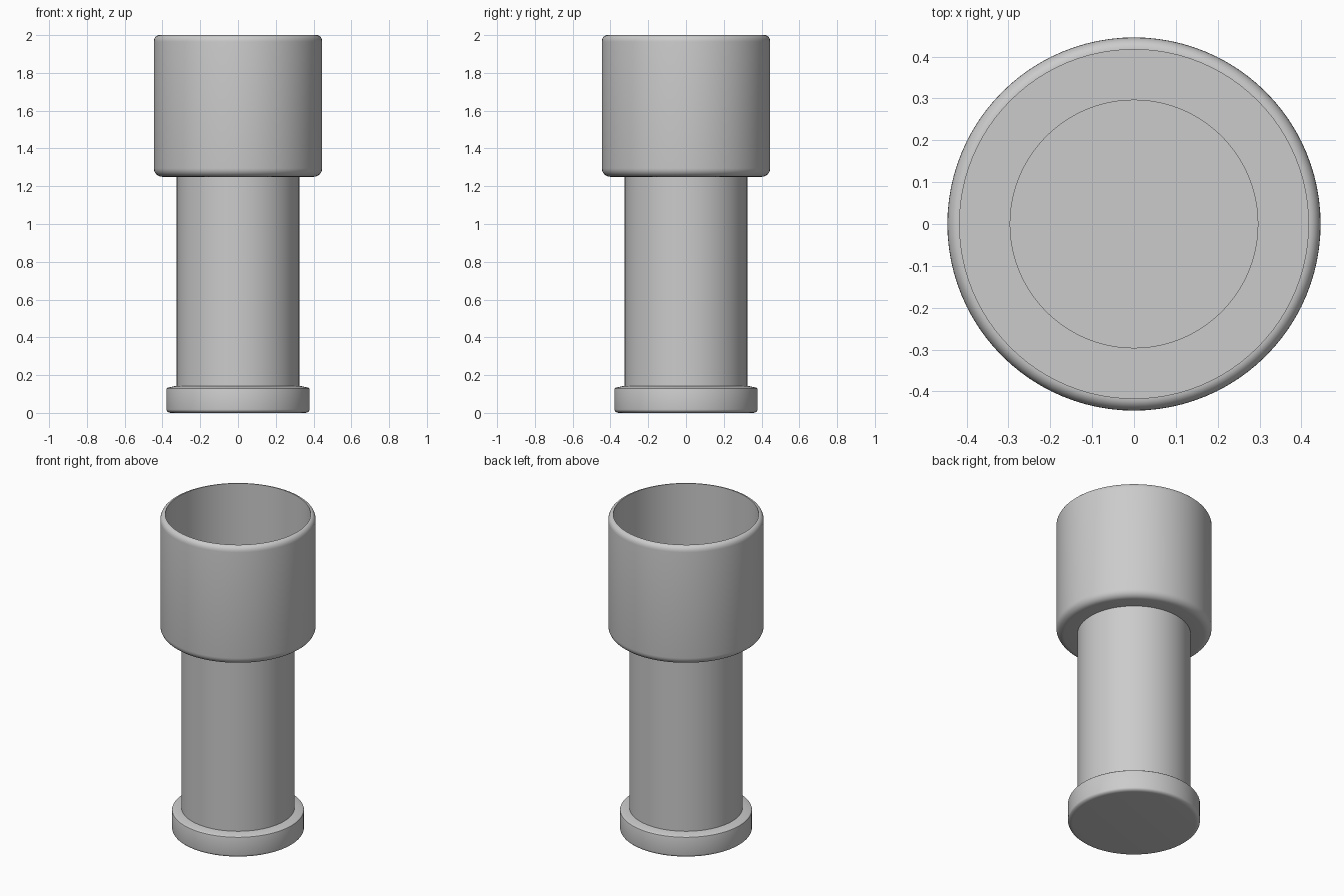
import bpy, bmesh
from math import sin, cos, pi

cube = bpy.data.objects.get("Cube")
if cube:
    bpy.data.objects.remove(cube, do_unlink=True)

grey = bpy.data.materials.new("light_grey")
grey.use_nodes = True
colour = (0.6, 0.6, 0.6, 1)
grey.diffuse_color = colour
grey.node_tree.nodes["Principled BSDF"].inputs["Base Color"].default_value = colour


def arc(r, z, rx, rz, start, end, steps=6):
    """Profile points along a rounded corner, angles in quarter turns."""
    angles = [(start + (end - start) * i / steps) * pi / 2 for i in range(steps + 1)]
    return [(r + rx * cos(a), z + rz * sin(a)) for a in angles]


def lathe(name, profile, closed=False):
    """Spin a radius/height profile round the z axis into a solid."""
    bm = bmesh.new()
    verts = [bm.verts.new((r, 0, z)) for r, z in profile]
    edges = [bm.edges.new(pair) for pair in zip(verts, verts[1:])]
    if closed:
        edges.append(bm.edges.new((verts[-1], verts[0])))
    bmesh.ops.spin(bm, geom=verts + edges, cent=(0, 0, 0), axis=(0, 0, 1),
                   angle=2 * pi, steps=96, use_duplicate=False)
    bmesh.ops.remove_doubles(bm, verts=bm.verts, dist=0.0001)
    bmesh.ops.recalc_face_normals(bm, faces=bm.faces)
    mesh = bpy.data.meshes.new(name)
    bm.to_mesh(mesh)
    bm.free()
    mesh.materials.append(grey)
    obj = bpy.data.objects.new(name, mesh)
    bpy.context.collection.objects.link(obj)
    bpy.ops.object.select_all(action="DESELECT")
    obj.select_set(True)
    bpy.context.view_layer.objects.active = obj
    bpy.ops.object.shade_smooth_by_angle(angle=pi / 6)


# Wide open cup: inner ledge, thin lip, rounded outer corners
lathe("upper_cup",
      [(0.296, 1.27), (0.296, 1.28), (0.417, 1.28), (0.417, 2)]
      + arc(0.418, 1.965, 0.028, 0.035, 1, 0)
      + arc(0.401, 1.295, 0.045, 0.045, 0, -1)
      + [(0.31, 1.25)], closed=True)

# Hollow stem with a closed floor
lathe("stem_tube", [(0, 0.03), (0.296, 0.03), (0.296, 1.27), (0.325, 1.255),
                    (0.325, 0.025), (0, 0.025)])

# Foot flange with a slightly sloping top and a softened lower edge
lathe("foot_flange",
      [(0, 0.02), (0.31, 0.02), (0.31, 0.143), (0.33, 0.143), (0.365, 0.135)]
      + arc(0.369, 0.125, 0.01, 0.009, 1, 0, 3)
      + arc(0.354, 0.018, 0.025, 0.018, 0, -1)
      + [(0, 0)])
